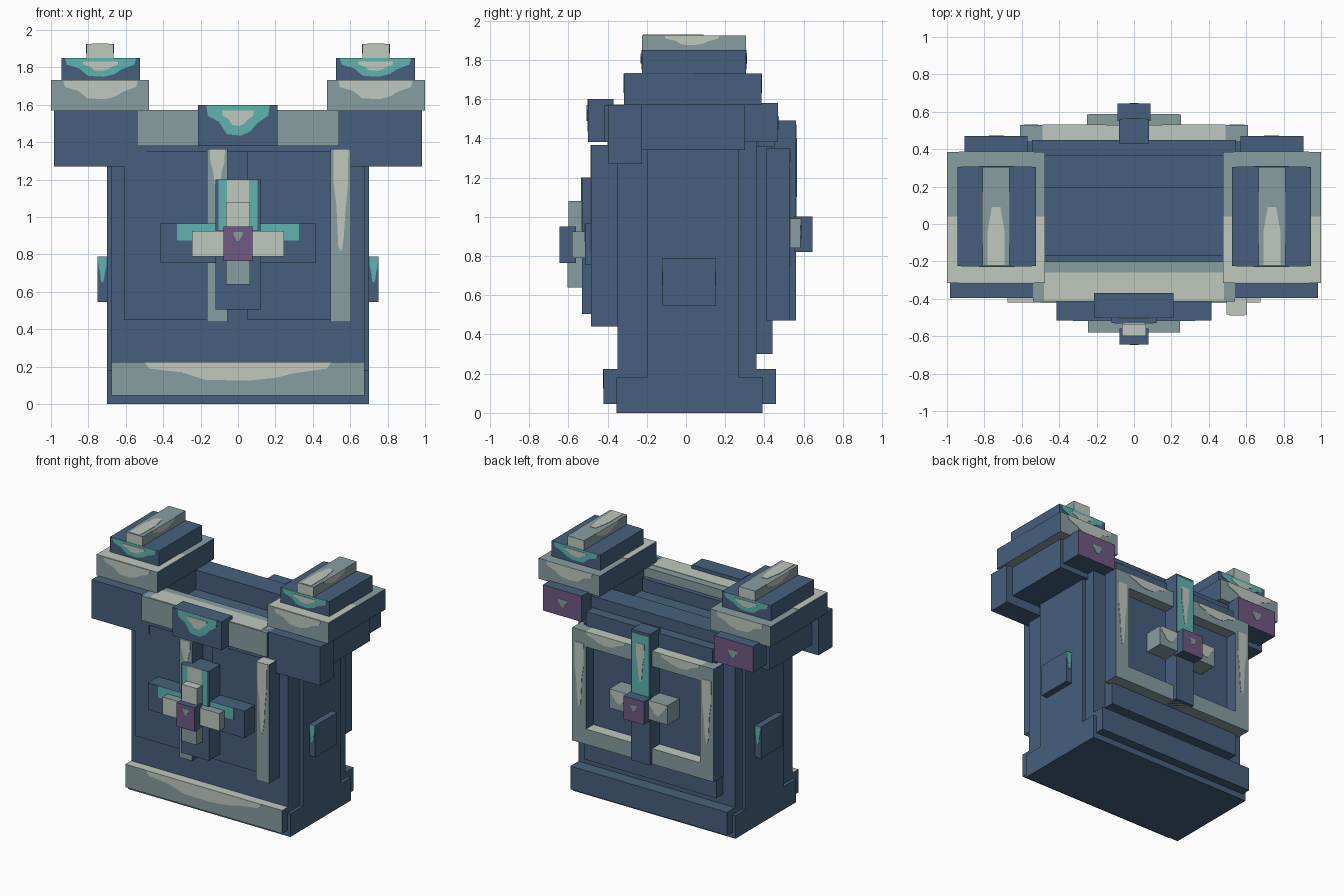
import bpy, bmesh
from mathutils import Vector

if "Cube" in bpy.data.objects:
    bpy.data.objects.remove(bpy.data.objects["Cube"])

COLOURS = {
    "navy": (.061, .117, .205), "grey": (.242, .342, .352), "pale": (.521, .578, .515),
    "teal": (.114, .456, .429), "purple": (.162, .098, .223)}
MATS = {}
for n, c in COLOURS.items():
    MATS[n] = bpy.data.materials.new(n)
    MATS[n].diffuse_color = (*c, 1)


def finish(name, bm, mats):
    bmesh.ops.recalc_face_normals(bm, faces=bm.faces)
    me = bpy.data.meshes.new(name)
    bm.to_mesh(me)
    bm.free()
    for m in mats:
        me.materials.append(MATS[m])
    ob = bpy.data.objects.new(name, me)
    bpy.context.collection.objects.link(ob)
    return ob


def box(name, x, y, z, colour="navy", **sides):
    """Box from ranges; sides such as front='teal' recolour faces by direction."""
    bm = bmesh.new()
    bmesh.ops.create_cube(bm, size=1)
    for v in bm.verts:
        v.co = [r[0] + (r[1] - r[0]) * (c + .5) for r, c in zip((x, y, z), v.co)]
    bm.normal_update()
    mats = [colour] + list(sides.values())
    keys = list(sides)
    for f in bm.faces:
        n = f.normal
        d = ("ends" if abs(n.x) > .5 else "front" if n.y < -.5 else
             "back" if n.y > .5 else "top" if n.z > .5 else "bottom")
        if d in keys:
            f.material_index = keys.index(d) + 1
    return finish(name, bm, mats)


BLOB = [(-1, 0), (-.95, -.35), (-.6, -.55), (-.35, -.95), (.1, -1), (.4, -.85),
        (.6, -.6), (.95, -.35), (1, 0)]
RECT = [(-1, 0), (-1, -1), (1, -1), (1, 0)]
FACING = {"front": ((1, 0, 0), (0, 0, 1), (0, -1, 0)), "back": ((1, 0, 0), (0, 0, 1), (0, 1, 0)),
          "top": ((1, 0, 0), (0, 1, 0), (0, 0, 1)), "left": ((0, 1, 0), (0, 0, 1), (-1, 0, 0)),
          "right": ((0, 1, 0), (0, 0, 1), (1, 0, 0))}


def patch(name, facing, at, half, depth, colour, shape=BLOB, thick=.003):
    """Thin painted plate hanging by `depth` from the edge point `at`."""
    u, v, n = (Vector(a) for a in FACING[facing])
    bm = bmesh.new()
    f = bm.faces.new([bm.verts.new(Vector(at) + u * a * half + v * b * depth) for a, b in shape])
    ext = bmesh.ops.extrude_face_region(bm, geom=[f])["geom"]
    for e in ext:
        if isinstance(e, bmesh.types.BMVert):
            e.co += n * thick
    return finish(name, bm, [colour])


def glow(name, facing, at, half, depth):
    """Teal plate with a pale heart."""
    patch(name, facing, at, half, depth, "teal")
    up = Vector(FACING[facing][1])
    patch(name + "_heart", facing, Vector(at) - up * depth * .18, half * .5, depth * .5, "pale", thick=.006)


# Main body and base
box("body", (-.675, .675), (-.35, .36), (0, 1.40))
box("base", (-.7, .7), (-.355, .39), (0, .18))
box("side_panels", (-.7, .7), (-.2, .27), (.18, 1.34))
box("front_base_band", (-.675, .675), (-.42, -.34), (.045, .225), "grey", ends="navy", top="pale")
patch("base_band_wear", "front", (0, -.42, .225), .5, .1, "pale")
box("back_base_band", (-.675, .675), (.35, .46), (.045, .225))
box("back_panel", (-.57, .57), (.35, .44), (.3, 1.36))

# Top rim around the sunken lid
box("front_rim", (-.54, .54), (-.415, -.2), (1.38, 1.57), "grey", ends="navy")
box("front_rim_step", (-.49, .49), (-.2, -.165), (1.38, 1.5))
box("front_rim_lip", (-.49, .49), (-.4, -.3), (1.35, 1.38))
patch("rim_top_wear", "top", (0, -.26, 1.57), .48, .15, "pale", RECT)
box("back_rim_high", (-.56, .56), (.195, .37), (1.36, 1.55))
box("back_rim_low", (-.545, .545), (.35, .45), (1.34, 1.46))
box("clasp", (-.215, .21), (-.5, -.37), (1.38, 1.6))
glow("clasp_glow", "front", (0, -.5, 1.6), .17, .165)

# Front panels, each with an upright trim strip
for i, x0 in enumerate((-.61, .05)):
    box("front_panel", (x0, x0 + .555), (-.39, -.34), (.45, 1.35))
    xs = x0 + .445
    box("front_strip", (xs, xs + .11), (-.485, -.35), (.44, 1.365), "grey", ends="navy", top="pale")
    patch("strip_wear", "front", (xs + .055, -.485, 1.365), .04, .2 + .35 * i, "pale")

# Front cross: backing plates, raised bars and gem
box("cross_plate_wide", (-.415, .415), (-.515, -.38), (.755, .965))
box("cross_plate_tall", (-.12, .12), (-.53, -.38), (.505, 1.2))
patch("tall_glow", "front", (0, -.53, 1.2), .105, .27, "teal", RECT)
patch("tall_glow_heart", "front", (0, -.53, 1.2), .06, .16, "pale", RECT, .006)
patch("wide_glow", "front", (0, -.515, .965), .325, .09, "teal", RECT)
box("cross_bar_wide", (-.245, .245), (-.58, -.5), (.79, .925), "pale", ends="grey", top="grey")
box("cross_bar_tall", (-.065, .065), (-.6, -.5), (.64, 1.08), "pale", ends="grey")
patch("bar_shade", "front", (0, -.6, .765), .065, .125, "grey", RECT)
box("front_gem", (-.078, .078), (-.645, -.56), (.765, .95), front="purple")
patch("front_gem_glint", "front", (0, -.643, .92), .025, .05, "grey")

# Back frame, upright strip, cross bars and gem
for s in (-1, 1):
    box("frame_post", sorted((s * .49, s * .61)), (.41, .53), (.47, 1.35), "grey", ends="navy")
    patch("frame_post_wear", "back", (s * .55, .53, 1.25), .04, .5, "pale")
    patch("frame_rail_wear", "back", (s * .32, .53, 1.35), .17, .07, "pale")
for z in (.47, 1.23):
    box("frame_rail", (-.5, .5), (.41, .53), (z, z + .12), "grey", top="pale")
box("back_strip", (-.08, .08), (.43, .56), (.47, 1.49))
patch("back_strip_glow", "back", (0, .56, 1.47), .07, .5, "teal", RECT)
patch("back_strip_heart", "back", (0, .56, 1.4), .035, .3, "pale", thick=.006)
for s in (-1, 1):
    box("back_cross_bar", sorted((s * .08, s * .25)), (.43, .585), (.84, .99), "grey")
    patch("back_bar_wear", "back", (s * .165, .585, .99), .075, .1, "pale")
box("back_gem", (-.088, .088), (.55, .645), (.82, 1.0), back="purple")
patch("back_gem_glint", "back", (0, .643, .95), .025, .05, "grey")

# Mirrored side plates and stacked shoulders
for s in (-1, 1):
    def mx(a, b):
        return sorted((s * a, s * b))
    c = s * .735
    box("side_plate", mx(.68, .75), (-.12, .15), (.545, .79))
    for face, y in (("front", -.12), ("back", .15)):
        patch("side_plate_glow", face, (s * .725, y, .79), .023, .14, "teal")
    box("shoulder_front", mx(.49, .985), (-.395, -.225), (1.27, 1.57))
    box("shoulder_core", mx(.5, .93), (-.23, .3), (1.34, 1.57))
    box("shoulder_back", mx(.57, .905), (.29, .47), (1.38, 1.58), back="purple")
    patch("shoulder_glint", "back", (c, .47, 1.51), .04, .06, "grey")
    box("shoulder_slab", mx(.475, 1.0), (-.315, .385), (1.57, 1.73), "grey", ends="navy")
    patch("slab_top_wear", "top", (s * .7375, .04, 1.73), .2615, .354, "pale", RECT)
    for face, y in (("front", -.315), ("back", .385)):
        patch("slab_wear", face, (c, y, 1.73), .2, .1, "pale")
    box("shoulder_cap", mx(.525, .945), (-.225, .305), (1.73, 1.85))
    for face, y in (("front", -.225), ("back", .305)):
        glow("cap_glow", face, (c, y, 1.85), .19, .1)
    box("shoulder_ridge", mx(.665, .81), (-.225, .305), (1.85, 1.925), "grey", front="pale", back="pale")
    patch("ridge_top_wear", "top", (s * .7375, .09, 1.925), .045, .31, "pale",
          [(-.5, 0), (-1, -.4), (-1, -1), (1, -1), (1, -.4), (.5, 0)])
    for face, x in (("left", .665), ("right", .81)) if s > 0 else (("left", -.81), ("right", -.665)):
        patch("ridge_side_wear", face, (x, .03, 1.925), .14, .05, "pale")

for m in bpy.data.materials:
    if m.users and not m.is_grease_pencil:
        m.use_nodes = True
        m.node_tree.nodes["Principled BSDF"].inputs["Base Color"].default_value = m.diffuse_color
